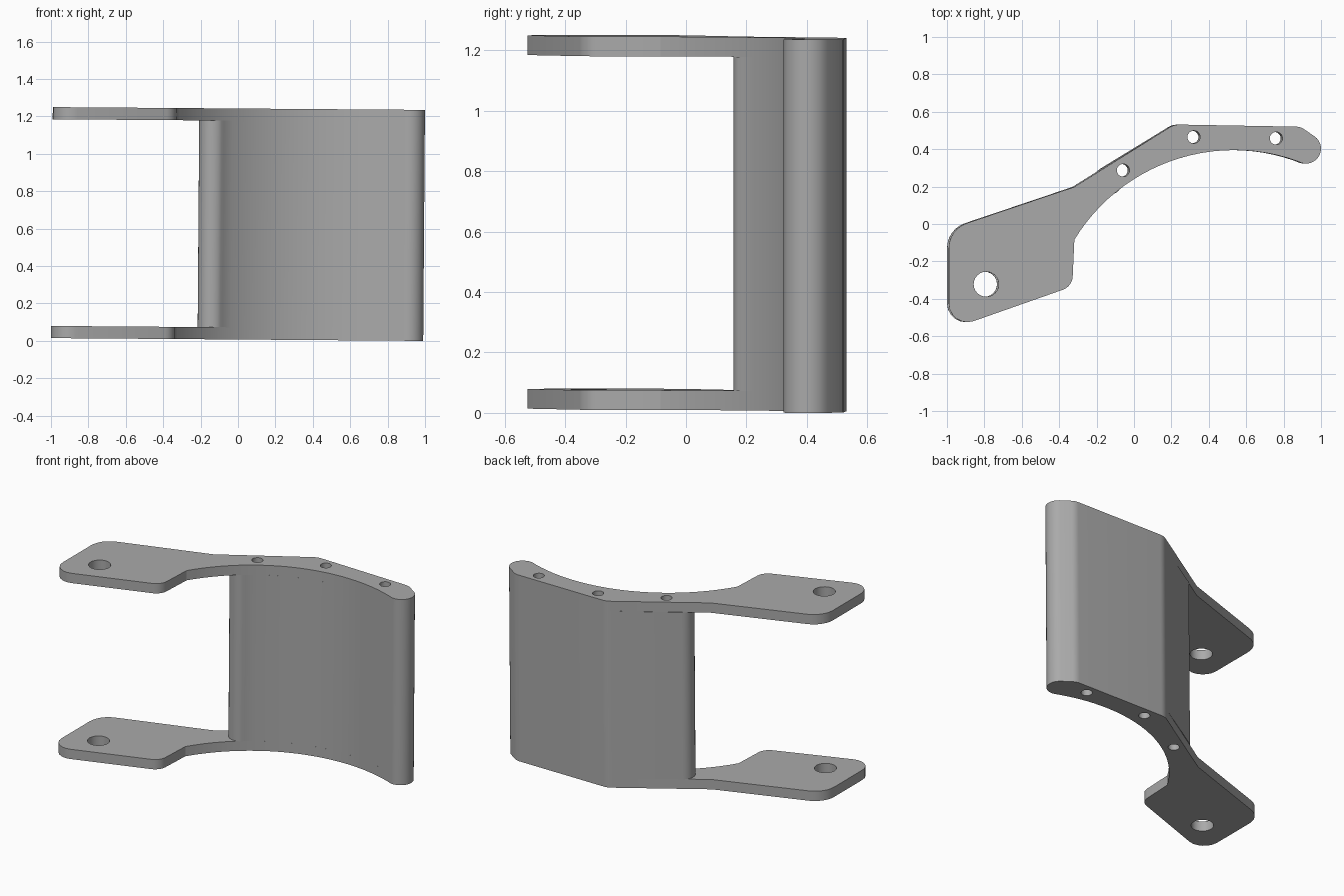
import bpy
import bmesh
from math import radians, cos, sin, tan
from mathutils import Vector, Matrix

cube = bpy.data.objects.get("Cube")
if cube:
    bpy.data.objects.remove(cube, do_unlink=True)

HEIGHT, PLATE = 1.235, 0.065
TILT = 0.0075

grey = bpy.data.materials.new("plain grey")
grey.use_nodes = True
grey.diffuse_color = (0.4, 0.4, 0.4, 1)
grey.node_tree.nodes["Principled BSDF"].inputs["Base Color"].default_value = (0.4, 0.4, 0.4, 1)


def arc(cx, cy, r, a0, a1, steps):
    angles = [radians(a0 + (a1 - a0) * i / steps) for i in range(steps + 1)]
    return [Vector((cx + r * cos(a), cy + r * sin(a))) for a in angles]


def fillet(before, corner, after, r, steps=6):
    """Round one corner of an outline with radius r."""
    p, a, b = Vector(corner), Vector(before), Vector(after)
    u, v = (a - p).normalized(), (b - p).normalized()
    half = u.angle(v) / 2
    centre = p + (u + v).normalized() * (r / sin(half))
    start, end = p + u * r / tan(half) - centre, p + v * r / tan(half) - centre
    sweep = start.angle_signed(end)  # clockwise positive
    return [centre + Matrix.Rotation(-sweep * i / steps, 2) @ start for i in range(steps + 1)]


def prism(name, outline, holes, z0, z1):
    """Extrude an outline with round through holes."""
    bm = bmesh.new()
    for loop in [outline] + [arc(x, y, r, 0, 345, 23) for x, y, r in holes]:
        verts = [bm.verts.new((p.x, p.y, z0)) for p in loop]
        for i, v in enumerate(verts):
            bm.edges.new((verts[i - 1], v))
    bmesh.ops.triangle_fill(bm, edges=bm.edges[:], use_beauty=True)
    top = bmesh.ops.extrude_face_region(bm, geom=bm.faces[:], use_keep_orig=True)["geom"]
    bmesh.ops.translate(bm, vec=(0, 0, z1 - z0),
                        verts=[e for e in top if isinstance(e, bmesh.types.BMVert)])
    bmesh.ops.recalc_face_normals(bm, faces=bm.faces[:])
    mesh = bpy.data.meshes.new(name)
    bm.to_mesh(mesh)
    bm.free()
    mesh.materials.append(grey)
    obj = bpy.data.objects.new(name, mesh)
    bpy.context.collection.objects.link(obj)
    # the whole bracket leans very slightly
    obj.rotation_euler.y = TILT
    obj.location = (-0.0045, -0.005, 0.0075)
    bpy.ops.object.select_all(action='DESELECT')
    obj.select_set(True)
    bpy.context.view_layer.objects.active = obj
    bpy.ops.object.shade_smooth_by_angle(angle=radians(30))


# Shared right-hand side: rounded tip and back edge
bend, shoulder = (-0.325, 0.203), (0.21, 0.537)
heel = (0.885, 0.525)
tip = arc(0.915, 0.408, 0.08, -110, 54, 14)
back = fillet(tip[-1], heel, shoulder, 0.08) + fillet(heel, shoulder, bend, 0.1)

# Ear corners of the plates
upper, lower, inner = (-0.995, -0.023), (-0.995, -0.561), (-0.335, -0.329)
notch = (-0.323, -0.078)
ear = ([Vector(bend)] + fillet(bend, upper, lower, 0.14)
       + fillet(upper, lower, inner, 0.1) + fillet(lower, inner, notch, 0.08))
plate_outline = arc(0.53, -0.6, 1, 148.6, 70.5, 24) + tip + back + ear

# Curved wall between the plates, with a rounded free end
web_end = arc(-0.137, 0.237, 0.075, 122, 308, 14)
web_outline = arc(0.53, -0.6, 1, 127.5, 70.5, 18) + tip + back + web_end

pins = [(-0.063, 0.292, 0.034), (0.315, 0.47, 0.034), (0.755, 0.463, 0.034)]
pivot = [(-0.795, -0.317, 0.067)]

prism("bottom_plate", plate_outline, pins + pivot, 0, PLATE)
prism("top_plate", plate_outline, pins + pivot, HEIGHT - PLATE, HEIGHT)
prism("curved_wall", web_outline, pins, PLATE, HEIGHT - PLATE)
